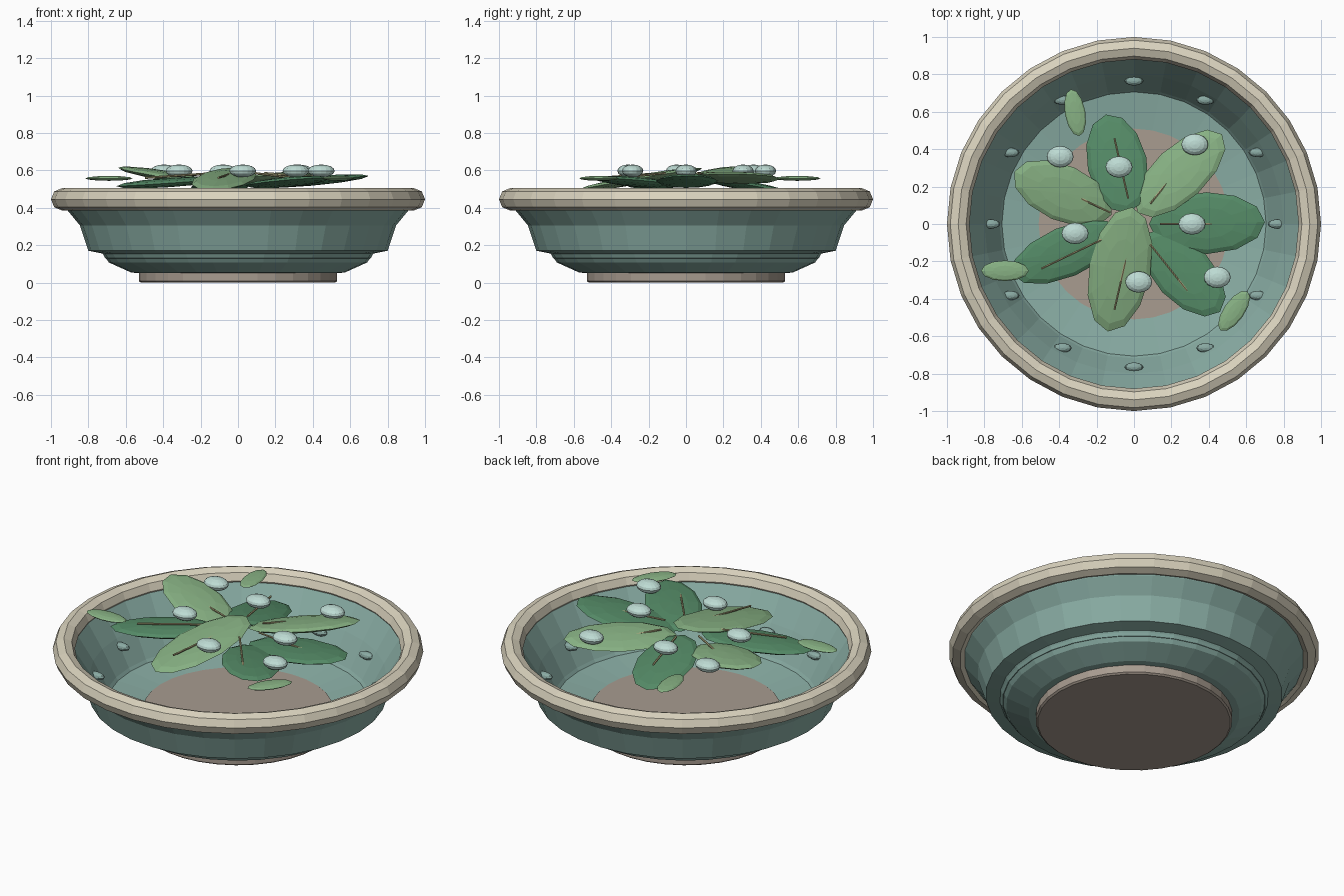
import bpy, bmesh, math
from mathutils import Matrix, Vector

if "Cube" in bpy.data.objects:
    bpy.data.objects.remove(bpy.data.objects["Cube"])


def lin(c):
    c /= 255
    return c / 12.92 if c <= 0.04045 else ((c + 0.055) / 1.055) ** 2.4


def material(name, r, g, b):
    m = bpy.data.materials.new(name)
    m.diffuse_color = (lin(r), lin(g), lin(b), 1)
    m.use_nodes = True
    m.node_tree.nodes["Principled BSDF"].inputs["Base Color"].default_value = m.diffuse_color
    return m


TEAL = material("teal_glaze", 138, 174, 165)
CREAM = material("cream_rim", 218, 211, 190)
CLAY = material("clay", 168, 156, 144)
DARK = material("dark_green", 84, 138, 102)
LIGHT = material("light_green", 136, 178, 132)
DEW = material("pale_dew", 190, 220, 212)
STUD = material("grey_teal", 138, 170, 163)
VEIN = material("straw", 172, 166, 125)


def finish(name, bm, mat):
    bmesh.ops.recalc_face_normals(bm, faces=bm.faces)
    mesh = bpy.data.meshes.new(name)
    bm.to_mesh(mesh)
    bm.free()
    mesh.materials.append(mat)
    ob = bpy.data.objects.new(name, mesh)
    bpy.context.collection.objects.link(ob)
    return ob


def lathe(name, profile, mat, closed=False, sides=32):
    """Revolve (radius, height) points; cap both ends unless closed."""
    bm = bmesh.new()
    rings = [[bm.verts.new((r * math.cos(t), r * math.sin(t), z))
              for t in (2 * math.pi * i / sides for i in range(sides))]
             for r, z in profile]
    pairs = list(zip(rings, rings[1:]))
    if closed:
        pairs.append((rings[-1], rings[0]))
    else:
        bm.faces.new(rings[0])
        bm.faces.new(rings[-1])
    for a, b in pairs:
        for i in range(sides):
            j = (i + 1) % sides
            bm.faces.new((a[i], a[j], b[j], b[i]))
    return finish(name, bm, mat)


def ellipsoid(name, centre, size, mat, yaw=0, pitch=0, roll=0, segs=12, rings=6):
    """Squashed sphere; pitch raises its +x end."""
    bm = bmesh.new()
    bmesh.ops.create_uvsphere(bm, u_segments=segs, v_segments=rings, radius=1)
    m = (Matrix.Translation(centre) @ Matrix.Rotation(yaw, 4, 'Z')
         @ Matrix.Rotation(-pitch, 4, 'Y') @ Matrix.Rotation(roll, 4, 'X')
         @ Matrix.Diagonal((*size, 1)))
    bm.transform(m)
    return finish(name, bm, mat)


def rod(name, a, b, radius, mat):
    a, b = Vector(a), Vector(b)
    bm = bmesh.new()
    bmesh.ops.create_cone(bm, cap_ends=True, segments=6, radius1=radius,
                          radius2=radius, depth=(b - a).length)
    bm.transform(Matrix.Translation((a + b) / 2)
                 @ (b - a).to_track_quat('Z', 'Y').to_matrix().to_4x4())
    return finish(name, bm, mat)


# Bowl: stepped outside, open inside
lathe("bowl", [(0.50, 0.05), (0.57, 0.053), (0.69, 0.107), (0.725, 0.155),
               (0.80, 0.17), (0.845, 0.305), (0.915, 0.39), (0.93, 0.44),
               (0.885, 0.44), (0.80, 0.30), (0.71, 0.13), (0.51, 0.10)], TEAL)

# Rounded rim
lathe("rim", [(0.94 + 0.06 * math.cos(k * math.pi / 4),
               0.445 + 0.06 * math.sin(k * math.pi / 4)) for k in range(8)],
      CREAM, closed=True)

# Foot and inner floor
lathe("foot", [(0.52, 0), (0.53, 0.008), (0.53, 0.055), (0.52, 0.06)], CLAY)
lathe("inner_floor", [(0.51, 0.09), (0.51, 0.104)], CLAY)

# Ring of studs on the inner wall
for k in range(12):
    t = k * math.pi / 6
    ellipsoid(f"wall_stud_{k + 1}", (0.765 * math.cos(t), 0.765 * math.sin(t), 0.26),
              (0.05, 0.025, 0.022), STUD)

# Leaves: base xy, base z, tip xy, tip z, half width, roll, colour
leaves = [
    ((0.08, 0.0), 0.515, (0.70, 0.01), 0.57, 0.165, 0, DARK),
    ((0.02, 0.06), 0.555, (0.47, 0.48), 0.565, 0.145, -0.15, LIGHT),
    ((-0.03, 0.06), 0.565, (-0.15, 0.585), 0.47, 0.16, 0, DARK),
    ((-0.12, 0.05), 0.525, (-0.64, 0.28), 0.615, 0.15, 0, LIGHT),
    ((-0.08, -0.03), 0.555, (-0.65, -0.27), 0.515, 0.135, 0, DARK),
    ((-0.01, 0.09), 0.61, (-0.14, -0.575), 0.495, 0.165, 0, LIGHT),
    ((0.07, -0.05), 0.515, (0.46, -0.47), 0.56, 0.155, 0, DARK),
]
for k, (b, bz, t, tz, w, roll, mat) in enumerate(leaves, 1):
    base, tip = Vector((*b, bz)), Vector((*t, tz))
    d = tip - base
    ellipsoid(f"leaf_{k}", (base + tip) / 2, (d.length / 2, w, 0.025), mat,
              math.atan2(d.y, d.x), math.asin(d.z / d.length), roll)
    # Leaf vein
    a = (k - 1) * 2 * math.pi / 7
    u = Vector((math.cos(a), math.sin(a), 0))
    rod(f"leaf_vein_{k}", u * 0.14 + Vector((0, 0, 0.585)),
        u * (0.55 if k == 5 else 0.47) + Vector((0, 0, 0.56)), 0.006, VEIN)

# Small loose leaves
for k, (x, y, deg) in enumerate([(-0.315, 0.595, 100), (-0.69, -0.25, 0),
                                 (0.535, -0.465, 55)], 1):
    ellipsoid(f"small_leaf_{k}", (x, y, 0.557), (0.127, 0.055, 0.013), LIGHT,
              math.radians(deg))

# Dew drops
for k, (x, y) in enumerate([(-0.08, 0.305), (0.325, 0.425), (0.31, 0.0),
                            (0.445, -0.285), (0.025, -0.31), (-0.315, -0.05),
                            (-0.395, 0.36)], 1):
    ellipsoid(f"dew_drop_{k}", (x, y, 0.597), (0.072, 0.057, 0.034), DEW,
              segs=16, rings=8)
